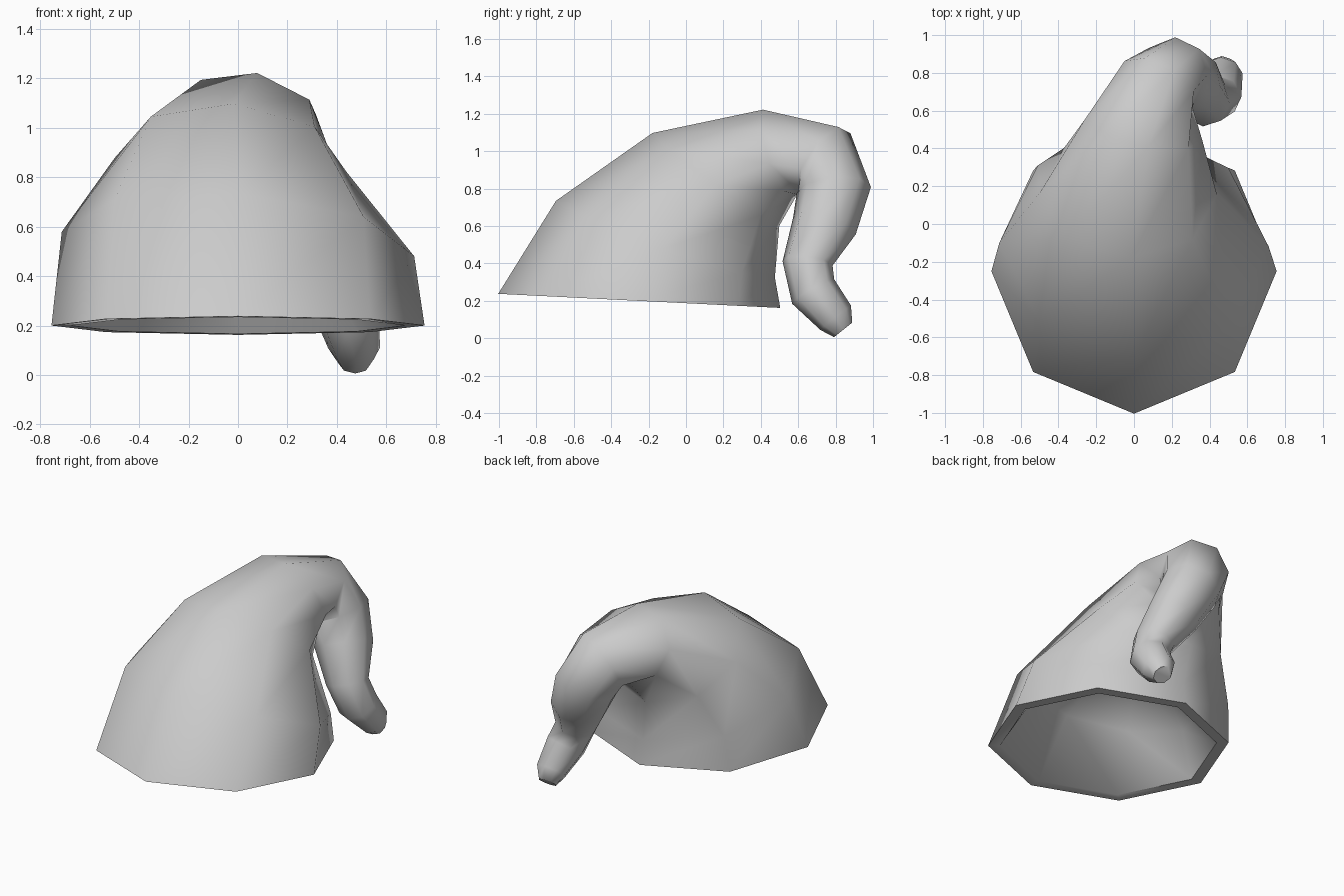
import bpy, bmesh, math
from mathutils import Vector

if "Cube" in bpy.data.objects:
    bpy.data.objects.remove(bpy.data.objects["Cube"])

SIDES = 8
# Cross-sections along the drooping hat: centre, direction, half-width, half-depth
OUTER = [
    ((0, -.25, .20), (0, .05, 1), .755, .755),
    ((0, -.11, .53), (.07, .33, .94), .715, .62),
    ((-.03, .16, .85), (.05, .55, .75), .47, .42),
    ((.05, .50, .99), (.2, .85, .30), .32, .25),
    ((.13, .74, .94), (.40, .70, -.45), .22, .22),
    ((.20, .79, .79), (.35, .05, -.9), .19, .21),
    ((.29, .74, .60), (.38, -.33, -.9), .17, .185),
    ((.38, .65, .40), (.30, -.12, -1), .135, .135),
    ((.44, .68, .25), (.15, .5, -.85), .13, .13),
    ((.47, .80, .11), (.03, .6, -.75), .11, .10),
    ((.47, .84, .045), (0, .6, -.75), .065, .06),
]
# Domed lining inside the opening
INNER = [
    ((0, -.25, .20), (0, .05, 1), .68, .68),
    ((0, -.17, .46), (0, .25, .96), .54, .50),
    ((0, -.05, .64), (0, .4, .9), .28, .27),
]


def rings(bm, sections):
    """Sweep an octagon along the sections, carrying the frame round the bends."""
    u, prev, out = Vector((1, 0, 0)), Vector((0, 0, 1)), []
    for c, t, ru, rv in sections:
        t = Vector(t).normalized()
        u = prev.rotation_difference(t) @ u
        v = t.cross(u)
        prev = t
        out.append([bm.verts.new(Vector(c)
                    + u * ru * math.cos(2 * math.pi * k / SIDES)
                    + v * rv * math.sin(2 * math.pi * k / SIDES))
                    for k in range(SIDES)])
    return out


def bridge(bm, r0, r1):
    for k in range(SIDES):
        n = (k + 1) % SIDES
        bm.faces.new((r0[k], r0[n], r1[n], r1[k]))


bm = bmesh.new()
outer, inner = rings(bm, OUTER), rings(bm, INNER)
# outer cloth and inner lining, each closed at the end
for shell in (outer, inner):
    for r0, r1 in zip(shell, shell[1:]):
        bridge(bm, r0, r1)
    bm.faces.new(shell[-1])
# thick rim round the opening
bridge(bm, outer[0], inner[0])
bmesh.ops.recalc_face_normals(bm, faces=bm.faces)

mesh = bpy.data.meshes.new("floppy_hat")
bm.to_mesh(mesh)
bm.free()
hat = bpy.data.objects.new("floppy_hat", mesh)
bpy.context.collection.objects.link(hat)
bpy.context.view_layer.objects.active = hat
hat.select_set(True)
bpy.ops.object.shade_smooth_by_angle(angle=math.radians(58))
